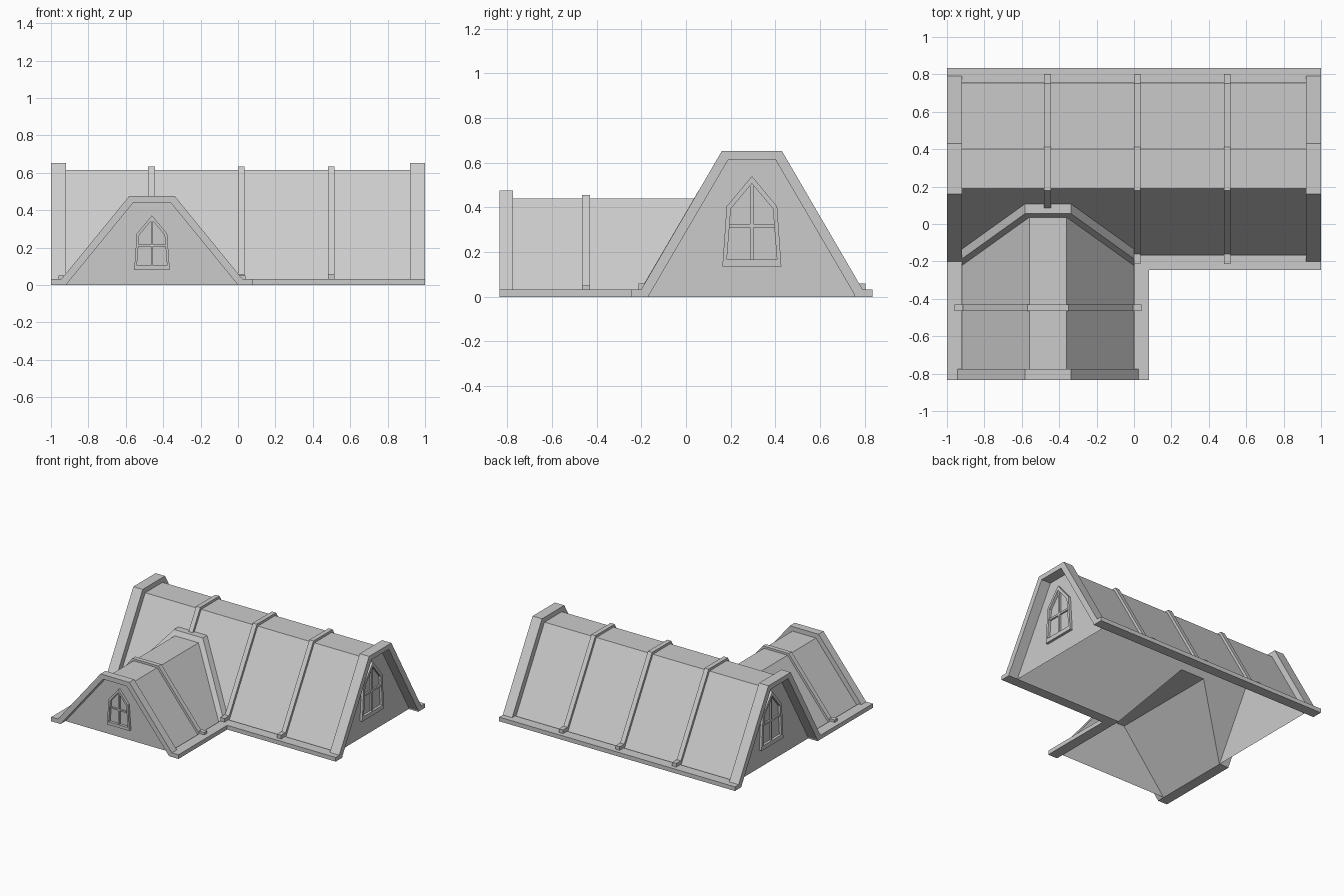
import bpy, bmesh

cube = bpy.data.objects.get("Cube")
if cube:
    bpy.data.objects.remove(cube, do_unlink=True)

grey = bpy.data.materials.new("plain grey")
grey.use_nodes = True
COLOUR = (0.6, 0.6, 0.6, 1)
grey.diffuse_color = COLOUR
grey.node_tree.nodes["Principled BSDF"].inputs["Base Color"].default_value = COLOUR


def build(name, points, faces):
    bm = bmesh.new()
    verts = [bm.verts.new(p) for p in points]
    for f in faces:
        bm.faces.new([verts[i] for i in f])
    bmesh.ops.recalc_face_normals(bm, faces=bm.faces)
    mesh = bpy.data.meshes.new(name)
    bm.to_mesh(mesh)
    bm.free()
    mesh.materials.append(grey)
    obj = bpy.data.objects.new(name, mesh)
    bpy.context.collection.objects.link(obj)
    return obj


def prism(name, poly, place, lo, hi):
    """Extrude a (u, z) outline from depth lo to hi, placed by a mapping."""
    n = len(poly)
    points = [place(u, z, d) for d in (lo, hi) for u, z in poly]
    sides = [(i, (i + 1) % n, n + (i + 1) % n, n + i) for i in range(n)]
    return build(name, points, [range(n), range(n, 2 * n)] + sides)


def box(name, x0, x1, y0, y1, z0, z1):
    return prism(name, [(x0, z0), (x1, z0), (x1, z1), (x0, z1)],
                 across_y, y0, y1)


def ring(name, outer, inner, place, lo, hi):
    """Closed frame between two outlines with equal point counts."""
    n = len(outer)
    points = [place(u, z, d) for d in (lo, hi) for u, z in outer + inner]
    faces = []
    for i in range(n):
        j = (i + 1) % n
        for a, b in ((0, n), (2 * n, 3 * n), (0, 2 * n), (n, 3 * n)):
            faces.append((a + i, a + j, b + j, b + i))
    return build(name, points, faces)


def trapezoid(c, base, top, h):
    return [(c - base, 0), (c - top, h), (c + top, h), (c + base, 0)]


def across_x(u, z, d):
    return (d, u, z)


def across_y(u, z, d):
    return (u, d, z)


def front_slope(u, z, d):
    """Follow the front slope of the main roof, shifted by d in y."""
    return (u, -0.17 + z * 0.36 / 0.615 + d, z)


MC, DC = 0.295, -0.46          # centre lines of the main roof and the wing
main_roof = trapezoid(MC, 0.465, 0.105, 0.615)
main_trim = trapezoid(MC, 0.515, 0.135, 0.652)
main_rib = trapezoid(MC, 0.487, 0.116, 0.633)
wing_roof = trapezoid(DC, 0.46, 0.10, 0.44)
wing_trim = trapezoid(DC, 0.51, 0.122, 0.475)
wing_rib = trapezoid(DC, 0.482, 0.11, 0.456)
GX, GY = 0.92, -0.775          # gable wall planes

# Main roof: front slope opens into the wing, then the flat top and back slope
opening = [(-GX, 0.615), (GX, 0.615), (GX, 0)] + wing_roof[::-1]
build("main_front_slope", [front_slope(u, z, 0) for u, z in opening],
      [range(len(opening))])
build("main_top_and_back_slope",
      [across_x(u, z, d) for d in (-GX, GX) for u, z in main_roof[1:]],
      [(0, 1, 4, 3), (1, 2, 5, 4)])

# Wing roof, running into the main slope
build("wing_roof",
      [across_y(u, z, GY) for u, z in wing_roof]
      + [front_slope(u, z, 0) for u, z in wing_roof],
      [(i, i + 1, i + 5, i + 4) for i in range(3)])

# Gable walls
for side, x in (("right", -GX), ("left", GX)):
    build(side + "_gable_wall", [across_x(u, z, x) for u, z in main_roof],
          [range(4)])
build("wing_gable_wall", [across_y(u, z, GY) for u, z in wing_roof], [range(4)])

# Raised edge trims
for side, x0 in (("right", -1), ("left", GX)):
    prism(side + "_gable_trim", main_trim + main_roof[::-1], across_x,
          x0, x0 + 0.08)
prism("wing_gable_trim", wing_trim + wing_roof[::-1], across_y, -0.835, GY)
valley = [(-0.92, 0.061)] + wing_trim[1:3] + [(0, 0.061)]
prism("valley_trim", valley + wing_roof[::-1], front_slope, -0.052, 0)

# Ribs over the main roof, with small feet on the eaves
for i, x in enumerate((-0.48, 0.0, 0.48)):
    outer, inner = list(main_rib), list(main_roof)
    if i == 0:                 # this one starts above the wing ridge
        outer[0] = front_slope(0, 0.45, -0.022)[1:]
        inner[0] = front_slope(0, 0.45, 0)[1:]
    else:
        box("front_rib_foot", x, x + 0.035, -0.213, -0.16, 0.03, 0.06)
    prism("main_rib", outer + inner[::-1], across_x, x, x + 0.035)
    box("back_rib_foot", x, x + 0.035, 0.75, 0.803, 0.03, 0.06)

# Rib over the wing
prism("wing_rib", wing_rib + wing_roof[::-1], across_y, -0.465, -0.43)
for x in (-0.96, -0.005):
    box("wing_rib_foot", x, x + 0.045, -0.465, -0.43, 0.03, 0.05)

# Eave boards
box("back_eave", -1, 1, 0.755, 0.835, 0, 0.032)
box("front_eave", 0, 1, -0.245, -0.165, 0, 0.032)
box("wing_left_eave", 0, 0.08, -0.835, -0.245, 0, 0.032)
box("wing_right_eave", -1, -GX, -0.835, -0.165, 0, 0.032)


# Pointed windows with cross bars
def window(name, c, z0, s, place, wall, out):
    def outline(points):
        half = [(u * s, z0 + z * s) for u, z in points]
        return ([(c - u, z) for u, z in half]
                + [(c + u, z) for u, z in half[::-1] if u])

    def bar(part, w, lo, hi):
        poly = [(c - w * s, z0 + lo * s), (c + w * s, z0 + lo * s),
                (c + w * s, z0 + hi * s), (c - w * s, z0 + hi * s)]
        prism(name + part, poly, place, wall, wall + out * 0.012)

    ring(name + "_frame", outline([(0.132, 0), (0.113, 0.27), (0, 0.405)]),
         outline([(0.112, 0.032), (0.094, 0.26), (0, 0.372)]),
         place, wall, wall + out * 0.02)
    bar("_upright", 0.008, 0.03, 0.375)
    bar("_crossbar", 0.102, 0.175, 0.19)


window("right_window", MC, 0.135, 1, across_x, -GX, -1)
window("left_window", MC, 0.135, 1, across_x, GX, 1)
window("wing_window", DC, 0.08, 0.72, across_y, GY, -1)
